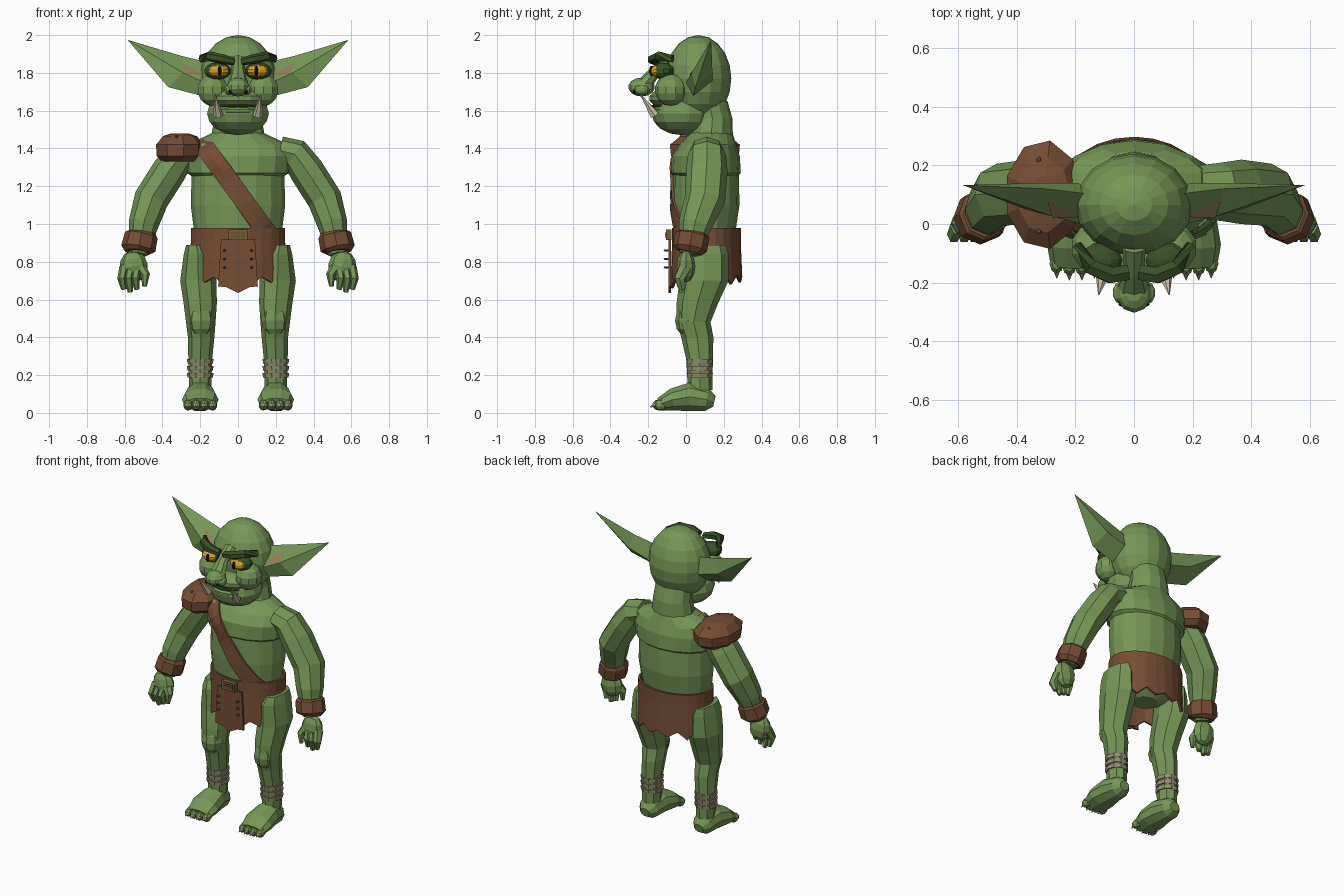
import bpy, bmesh, math
from mathutils import Matrix, Vector, Euler

if "Cube" in bpy.data.objects:
    bpy.data.objects.remove(bpy.data.objects["Cube"])


def material(name, r, g, b):
    m = bpy.data.materials.new(name)
    m.use_nodes = True
    m.diffuse_color = (r, g, b, 1)
    m.node_tree.nodes["Principled BSDF"].inputs["Base Color"].default_value = (r, g, b, 1)
    return m


skin = material("green skin", .18, .31, .095)
dark = material("dark green", .04, .08, .02)
leather = material("brown leather", .18, .075, .035)
yellow = material("eye yellow", .7, .36, .02)
black = material("black", .01, .008, .006)
ivory = material("ivory", .62, .54, .4)
pink = material("inner ear", .3, .2, .11)
cloth = material("ankle cloth", .32, .26, .18)
brass = material("dull brass", .16, .12, .04)
metal = material("grey metal", .12, .11, .1)


def finish(name, bm, mat, mirror=False):
    bmesh.ops.recalc_face_normals(bm, faces=bm.faces)
    mesh = bpy.data.meshes.new(name)
    bm.to_mesh(mesh)
    bm.free()
    mesh.materials.append(mat)
    ob = bpy.data.objects.new(name, mesh)
    bpy.context.collection.objects.link(ob)
    if mirror:
        ob.modifiers.new("mirror", 'MIRROR')
    return ob


def ball(name, mat, loc, size, mirror=False, rot=(0, 0, 0), seg=10, rings=7):
    bm = bmesh.new()
    m = Matrix.LocRotScale(Vector(loc), Euler(rot), Vector(size))
    bmesh.ops.create_uvsphere(bm, u_segments=seg, v_segments=rings, radius=1, matrix=m)
    return finish(name, bm, mat, mirror)


def loft(name, mat, rings, mirror=False, sides=8, aim=False):
    """Join elliptical rings (x, y, z, radius, radius), level or square to the path."""
    bm = bmesh.new()
    centres = [Vector(r[:3]) for r in rings]
    loops = []
    for i, (c, r) in enumerate(zip(centres, rings)):
        t = Vector((0, 0, 1))
        if aim:
            t = (centres[min(i + 1, len(rings) - 1)] - centres[max(i - 1, 0)]).normalized()
        ref = Vector((0, 0, 1)) if abs(t.y) > .8 else Vector((0, 1, 0))
        v = (ref - t * ref.dot(t)).normalized()
        u = v.cross(t)
        angles = [math.tau * k / sides for k in range(sides)]
        loops.append([bm.verts.new(c + u * r[3] * math.cos(a) + v * r[4] * math.sin(a)) for a in angles])
    for a, b in zip(loops, loops[1:]):
        for k in range(sides):
            n = (k + 1) % sides
            bm.faces.new((a[k], a[n], b[n], b[k]))
    bm.faces.new(loops[0])
    bm.faces.new(loops[-1])
    return finish(name, bm, mat, mirror)


def spike(name, mat, base, tip, radius, mirror=True):
    return loft(name, mat, [(*base, radius, radius), (*tip, radius * .1, radius * .1)], mirror, 6, True)


def plate(name, mat, outline, y, depth):
    """Extrude a front-facing outline of (x, z) points backwards."""
    bm = bmesh.new()
    face = bm.faces.new([bm.verts.new((x, y, z)) for x, z in outline])
    new = bmesh.ops.extrude_face_region(bm, geom=[face])["geom"]
    bmesh.ops.translate(bm, vec=(0, depth, 0), verts=[g for g in new if isinstance(g, bmesh.types.BMVert)])
    return finish(name, bm, mat)


def box_outline(w, z0, z1):
    return [(-w, z0), (w, z0), (w, z1), (-w, z1)]


# Torso and neck
belly = loft("belly", skin, [(0, .1, .74, .08, .07), (0, .1, .8, .19, .13), (0, .1, .98, .235, .165),
             (0, .105, 1.1, .25, .178), (0, .105, 1.27, .245, .175)], sides=16)
chest = loft("chest", skin, [(0, .105, 1.25, .24, .165), (0, .105, 1.27, .27, .185), (0, .105, 1.36, .285, .18),
             (0, .115, 1.42, .27, .15), (0, .13, 1.47, .16, .12), (0, .13, 1.49, .12, .1)], sides=16)
loft("neck", skin, [(0, .13, 1.42, .15, .12), (0, .14, 1.56, .125, .105), (0, .12, 1.65, .12, .1)], sides=12)

# Head
ball("skull", skin, (0, .065, 1.77), (.2, .175, .23), seg=16, rings=10)
ball("jaw", skin, (0, -.02, 1.585), (.168, .162, .115), seg=14, rings=8)
ball("muzzle", skin, (0, -.09, 1.665), (.14, .105, .055), seg=12)
ball("mouth_line", dark, (0, -.095, 1.625), (.115, .092, .014), seg=12)
ball("lower_lip", skin, (0, -.1, 1.6), (.115, .09, .028), seg=12)
ball("cheeks", skin, (.135, -.08, 1.71), (.083, .085, .085), True)
loft("nose_bridge", skin, [(0, -.08, 1.87, .04, .03), (0, -.16, 1.81, .035, .03), (0, -.22, 1.74, .055, .04)], aim=True)
ball("nose_tip", skin, (0, -.235, 1.725), (.062, .07, .05))
ball("nose_wings", skin, (.046, -.235, 1.71), (.027, .04, .028), True)
ball("nostrils", black, (.042, -.274, 1.7), (.012, .008, .01), True)
spike("tusks", ivory, (.105, -.165, 1.575), (.12, -.24, 1.685), .027)

# Eyes and brows
ball("eyelids", dark, (.108, -.12, 1.81), (.072, .058, .046), True, (0, 0, .25))
ball("eyeballs", yellow, (.105, -.135, 1.81), (.06, .054, .036), True, (0, 0, .2))
ball("pupils", black, (.097, -.183, 1.81), (.01, .012, .028), True)
loft("brows", dark, [(.02, -.165, 1.86, .02, .03), (.08, -.175, 1.872, .026, .032),
     (.15, -.145, 1.888, .026, .03), (.195, -.07, 1.875, .016, .022)], True, 6, True)

# Ears: two four-cornered rings running out to a tip
ear_base = [(.13, .1, 1.85), (.18, .0, 1.75), (.2, .04, 1.68), (.19, .14, 1.76)]
ear_mid = [(.3, .12, 1.89), (.29, .03, 1.8), (.37, .05, 1.725), (.33, .14, 1.8)]
bm = bmesh.new()
base, mid = [[bm.verts.new(p) for p in ring] for ring in (ear_base, ear_mid)]
tip = bm.verts.new((.585, .133, 1.975))
for k in range(4):
    n = (k + 1) % 4
    bm.faces.new((base[k], base[n], mid[n], mid[k]))
    bm.faces.new((mid[k], mid[n], tip))
finish("ears", bm, skin, True)
bm = bmesh.new()
up, low, out, top = [Vector(p) for p in (ear_base[0], ear_base[1], ear_mid[1], ear_mid[0])]
corners = (low.lerp(up, .3), low.lerp(out, .9), out.lerp(top, .6))
bm.faces.new([bm.verts.new(p + Vector((0, -.006, 0))) for p in corners])
finish("inner_ears", bm, pink, True)

# Arms, cuffs and hands
loft("arms", skin, [(.22, .11, 1.39, .075, .09), (.3, .11, 1.37, .085, .1), (.365, .11, 1.28, .092, .11),
     (.46, .1, 1.13, .092, .108), (.5, .05, 1.0, .08, .09), (.53, .015, .84, .05, .05)], True, 8, True)
loft("cuffs", leather, [(.51, .035, .955, .075, .08), (.512, .033, .94, .088, .092),
     (.528, .02, .87, .092, .092), (.53, .015, .85, .07, .07)], True, 8, True)
ball("palms", skin, (.552, 0, .775), (.075, .05, .085), True, (0, .15, 0), 8, 6)
for i, (x, z) in enumerate([(.535, .655), (.57, .64), (.605, .655)]):
    loft(f"fingers_{i}", skin, [(x, -.005, .77, .024, .035), (x + .01, -.035, .71, .024, .03),
         (x, -.02, z, .014, .016)], True, 6, True)
loft("thumbs", skin, [(.52, -.01, .78, .03, .03), (.49, -.03, .73, .024, .026), (.495, -.035, .67, .012, .014)],
     True, 6, True)

# Legs, ankle wraps and feet
loft("legs", skin, [(.222, .1, .89, .052, .11), (.212, .095, .84, .075, .13), (.21, .095, .7, .096, .13),
     (.2, .06, .58, .088, .11), (.197, .04, .48, .078, .09), (.195, .06, .4, .07, .085),
     (.2, .072, .28, .063, .07), (.2, .075, .12, .058, .065)], True)
ball("knees", skin, (.195, .01, .49), (.072, .068, .09), True, seg=8, rings=6)
for i in range(3):
    z = .2 + i * .037
    loft(f"ankle_wraps_{i}", cloth, [(.2, .073, z - .012, .068, .07), (.2, .073, z + .012, .07, .073)], True, 10)
loft("feet", skin, [(.2, .15, .06, .035, .03), (.2, .11, .07, .068, .065), (.2, .02, .085, .082, .08),
     (.2, -.07, .07, .097, .062), (.2, -.14, .045, .085, .036)], True, 10, True)
for i, x in enumerate((.135, .178, .221, .264)):
    y = -.135 - .008 * math.sin(math.pi * i / 3)
    ball(f"toes_{i}", skin, (x, y, .042), (.026, .036, .03), True, seg=8, rings=5)
    spike(f"toe_claws_{i}", ivory, (x, y - .025, .045), (x, y - .05, .03), .012)

# Wrap skirt: jagged hem heights every fifteen degrees from front to back
hem = [.66, .67, .72, .69, .8, .87, .88, .87, .74, .68, .73, .69, .72]
bm = bmesh.new()
columns = []
for k in range(24):
    a = math.tau * k / 24
    x, y = math.sin(a), -math.cos(a)
    z = hem[k if k <= 12 else 24 - k]
    columns.append([bm.verts.new((x * .25, .108 + y * .182, h)) for h in (.98, .9)]
                   + [bm.verts.new((x * .255, .108 + y * .19, z))])
for a, b in zip(columns, columns[1:] + columns[:1]):
    for j in range(2):
        bm.faces.new((a[j], b[j], b[j + 1], a[j + 1]))
skirt = finish("wrap_skirt", bm, leather)
thick = skirt.modifiers.new("thickness", 'SOLIDIFY')
thick.thickness = .014

# Apron, buckle and studs
plate("apron", leather, [(-.09, .92), (-.105, .67), (-.06, .665), (0, .635), (.06, .665), (.105, .67), (.09, .92)],
      -.092, .012)
plate("buckle", brass, box_outline(.05, .915, .97), -.106, .03)
plate("buckle_inset", leather, box_outline(.036, .927, .958), -.109, .006)
plate("buckle_pin", brass, box_outline(.03, .939, .946), -.112, .006)
for i, z in enumerate((.77, .815, .86)):
    ball(f"apron_studs_{i}", metal, (.072, -.105, z), (.009, .014, .006), True, seg=6, rings=4)

# Shoulder pad with studs
pad = [(1.33, .75), (1.36, .97), (1.42, 1), (1.465, .7), (1.48, .35)]
loft("shoulder_pad", leather, [(-.31, .1, z, .132 * s, .188 * s) for z, s in pad], sides=9)
for i, y in enumerate((-.025, .22)):
    ball(f"pad_stud_{i}", metal, (-.325, y, 1.462), (.01, .01, .01), seg=6, rings=4)

# Diagonal strap laid over the chest and belly
start, end = Vector((-.2, 0, 1.44)), Vector((.165, 0, .94))
across = Vector((.041, 0, .03))
surfaces = [(chest, 1.27, 1.49), (belly, .74, 1.27)]
bm = bmesh.new()
rows = []
for i in range(13):
    c = start.lerp(end, i / 12)
    row = []
    for p in (c - across, c, c + across):
        hits = [ob.ray_cast(Vector((p.x, -1, p.z)), Vector((0, 1, 0))) for ob, lo, hi in surfaces]
        front = min([h[1].y for h in hits if h[0]], default=.03)
        row.append(bm.verts.new((p.x, front - .014, p.z)))
    rows.append(row)
for a, b in zip(rows, rows[1:]):
    for j in range(2):
        bm.faces.new((a[j], a[j + 1], b[j + 1], b[j]))
strap = finish("chest_strap", bm, leather)
strap.modifiers.new("thickness", 'SOLIDIFY').thickness = .02
